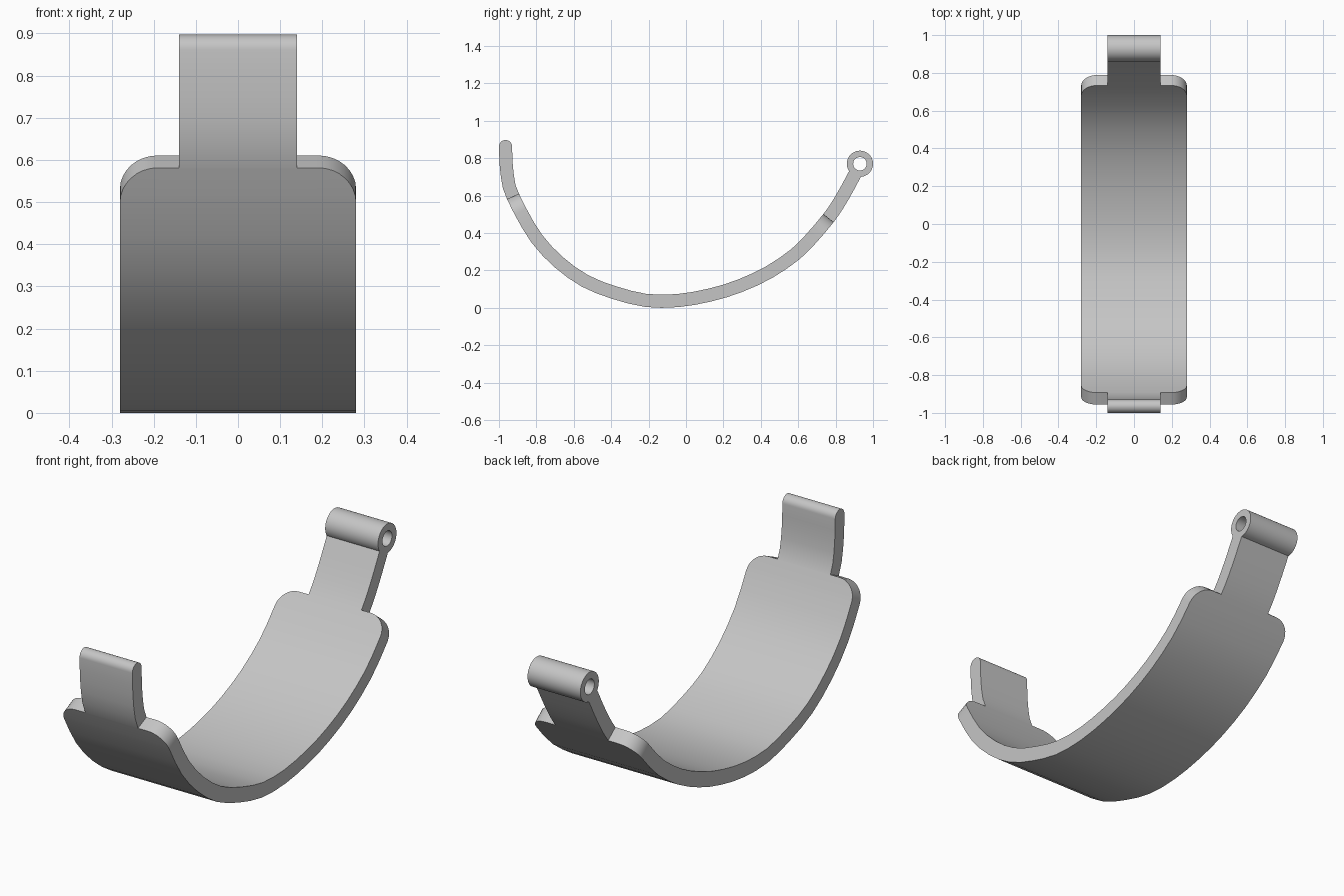
import bpy, bmesh, math
from collections import Counter
from mathutils import Vector

cube = bpy.data.objects.get("Cube")
if cube:
    bpy.data.objects.remove(cube)

grey = bpy.data.materials.new("plain grey")
grey.use_nodes = True
colour = (0.56, 0.56, 0.56, 1)
grey.diffuse_color = colour
grey.node_tree.nodes["Principled BSDF"].inputs["Base Color"].default_value = colour

HALF = 0.035        # half thickness of the band
BODY, TAB = 0.28, 0.14   # half widths
ROUND = 0.09        # corner radius of the wide body


def finish(bm, name):
    bmesh.ops.recalc_face_normals(bm, faces=bm.faces)
    mesh = bpy.data.meshes.new(name)
    bm.to_mesh(mesh)
    bm.free()
    mesh.materials.append(grey)
    ob = bpy.data.objects.new(name, mesh)
    bpy.context.collection.objects.link(ob)
    bpy.ops.object.select_all(action='DESELECT')
    ob.select_set(True)
    bpy.context.view_layer.objects.active = ob
    bpy.ops.object.shade_smooth_by_angle(angle=math.radians(32))
    return ob


# Centre line of the band in (y, z), front tip to back hinge
knots = [Vector(p) for p in (
    (-0.966, 0.897), (-0.958, 0.73), (-0.925, 0.596), (-0.775, 0.34),
    (-0.555, 0.152), (-0.305, 0.058), (-0.165, 0.036), (-0.03, 0.04),
    (0.105, 0.063), (0.24, 0.10), (0.38, 0.157), (0.50, 0.225),
    (0.62, 0.318), (0.762, 0.48), (0.835, 0.59), (0.906, 0.72))]
FRONT_NOTCH, BACK_NOTCH, STEPS = 2, 13, 8


def spline(points):
    ext = [2 * points[0] - points[1]] + points + [2 * points[-1] - points[-2]]
    out = []
    for a, b, c, d in zip(ext, ext[1:], ext[2:], ext[3:]):
        for k in range(STEPS):
            t = k / STEPS
            out.append(0.5 * (2 * b + (c - a) * t + (2 * a - 5 * b + 4 * c - d) * t * t
                              + (3 * b - a - 3 * c + d) * t ** 3))
    return out + [points[-1]]


path = spline(knots)
length = [0.0]
for a, b in zip(path, path[1:]):
    length.append(length[-1] + (b - a).length)


def locate(s):
    i = max(k for k in range(len(path) - 1) if length[k] <= s + 1e-9)
    return path[i].lerp(path[i + 1], (s - length[i]) / (length[i + 1] - length[i]))


def centre_and_normal(s):
    t = (locate(min(s + 0.02, length[-1])) - locate(max(s - 0.02, 0))).normalized()
    return locate(s), Vector((-t.y, t.x))


# Rows along the band: (distance, half width, half thickness)
s0, s1, end = length[FRONT_NOTCH * STEPS], length[BACK_NOTCH * STEPS], length[-1]
rows = []
for k in range(9):                       # rounded front tip
    a = math.pi / 2 * k / 8
    rows.append((HALF * (1 - math.cos(a)), TAB, max(HALF * math.sin(a), 0.002)))
rows += [(HALF + (s0 - HALF) * k / 5, TAB, HALF) for k in range(1, 5)]
corner = [(ROUND * (1 - math.cos(a)), BODY - ROUND * (1 - math.sin(a)))
          for a in (math.pi / 2 * k / 8 for k in range(9))]
first = len(rows)
rows += [(s0 + d, w, HALF) for d, w in corner]
span = s1 - s0 - 2 * ROUND
rows += [(s0 + ROUND + span * k / 22, BODY, HALF) for k in range(1, 22)]
rows += [(s1 - d, w, HALF) for d, w in reversed(corner)]
last = len(rows) - 1
rows += [(s1 + (end - s1) * k / 6, TAB, HALF) for k in range(1, 7)]

# Band: upper and lower skins joined along their outline
bm = bmesh.new()
verts = {}


def vert(row, col, side):
    key = (row, col, side)
    if key not in verts:
        s, w, h = rows[row]
        c, n = centre_and_normal(s)
        p = c + n * h * side
        verts[key] = bm.verts.new(((-w, -TAB, TAB, w)[col], p.x, p.y))
    return verts[key]


cells = [(r, c) for r in range(len(rows) - 1) for c in range(3)
         if c == 1 or first <= r < last]
edges = Counter()
for r, c in cells:
    loop = [(r, c), (r, c + 1), (r + 1, c + 1), (r + 1, c)]
    for side in (1, -1):
        bm.faces.new([vert(*k, side) for k in loop])
    edges.update(tuple(sorted(e)) for e in zip(loop, loop[1:] + loop[:1]))
for (a, b), uses in edges.items():
    if uses == 1:
        bm.faces.new((vert(*a, 1), vert(*b, 1), vert(*b, -1), vert(*a, -1)))
finish(bm, "curved_band")

# Hinge barrel: tube across the back end
bm = bmesh.new()
SIDES = 40
rings = []
for radius, x in ((0.07, -TAB), (0.07, TAB), (0.036, TAB), (0.036, -TAB)):
    rings.append([bm.verts.new((x, 0.93 + radius * math.cos(a), 0.77 + radius * math.sin(a)))
                  for a in (math.tau * k / SIDES for k in range(SIDES))])
for ring, nxt in zip(rings, rings[1:] + rings[:1]):
    for k in range(SIDES):
        j = (k + 1) % SIDES
        bm.faces.new((ring[k], ring[j], nxt[j], nxt[k]))
finish(bm, "hinge_barrel")
